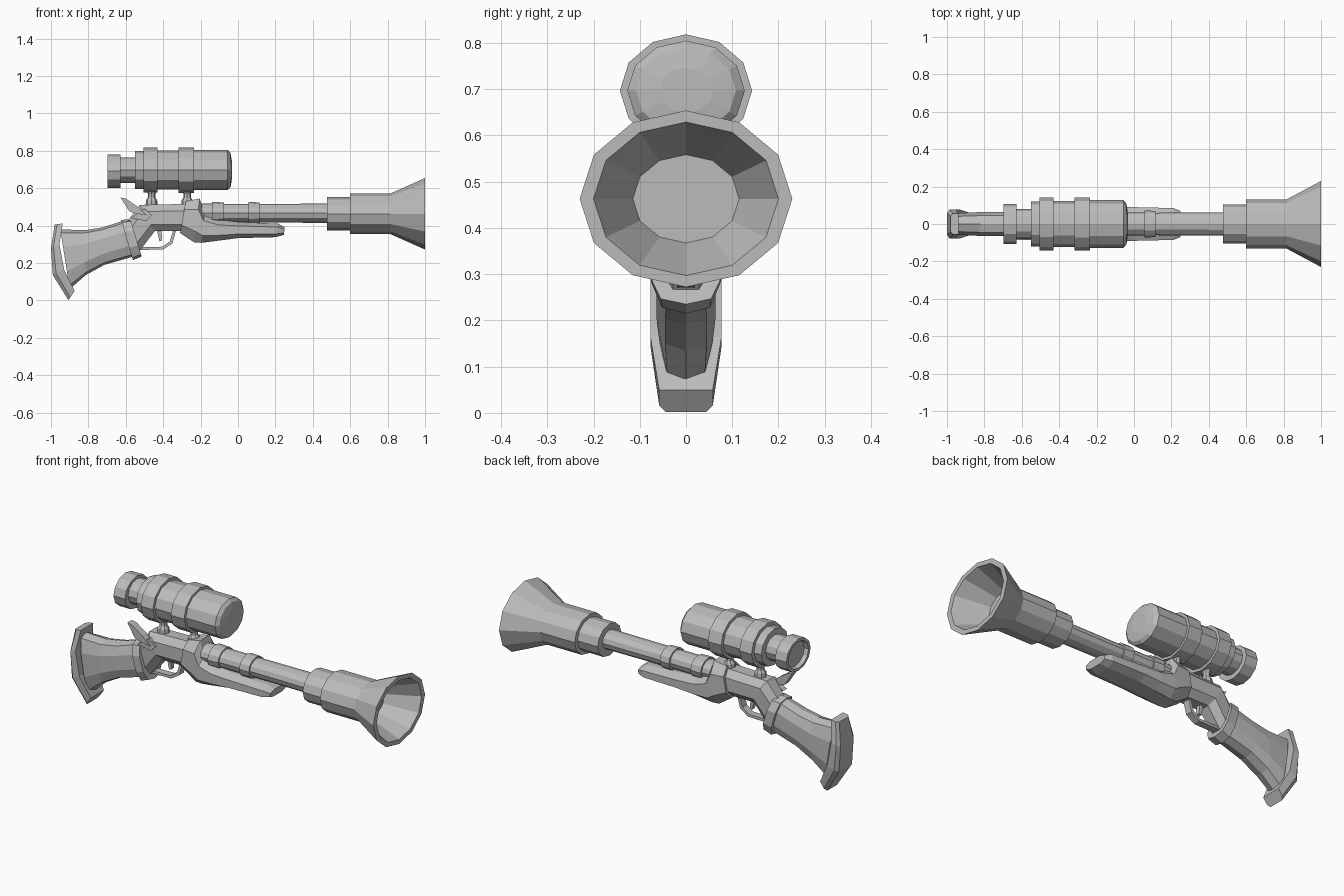
import bpy, bmesh, math

if "Cube" in bpy.data.objects:
    bpy.data.objects.remove(bpy.data.objects["Cube"])

grey = bpy.data.materials.new("plain grey")
grey.use_nodes = True
grey.diffuse_color = (0.5, 0.5, 0.5, 1)
grey.node_tree.nodes["Principled BSDF"].inputs["Base Color"].default_value = (0.5, 0.5, 0.5, 1)


def skin(name, rings, sharp_ends=True):
    """Join rings of equal point count into a closed, flat shaded solid."""
    bm = bmesh.new()
    loops = [[bm.verts.new(p) for p in ring] for ring in rings]
    n = len(loops[0])
    for a, b in zip(loops, loops[1:]):
        for i in range(n):
            j = (i + 1) % n
            bm.faces.new((a[i], a[j], b[j], b[i]))
    bm.faces.new(loops[0])
    bm.faces.new(loops[-1][::-1])
    bmesh.ops.recalc_face_normals(bm, faces=bm.faces)
    mesh = bpy.data.meshes.new(name)
    bm.to_mesh(mesh)
    bm.free()
    mesh.materials.append(grey)
    obj = bpy.data.objects.new(name, mesh)
    bpy.context.collection.objects.link(obj)
    return obj


def tube(name, z, profile, squash, sides=12):
    """Turn an (x, radius) profile about a lengthwise axis, slightly flattened."""
    turn = [2 * math.pi * i / sides for i in range(sides)]
    return skin(name, [[(x, r * math.sin(a), z + r * squash * math.cos(a)) for a in turn]
                       for x, r in profile])


OCTAGON = [(0, .5), (.25, 1), (.75, 1), (1, .5)]
PEAKED = [(0, 0), (.06, .7), (.3, 1), (.7, 1), (.94, .7), (1, 0)]
PLATE = [(0, .75), (.3, 1), (1, 1)]


def loft(name, sections, shape):
    """Each section runs from (x, z) to (x, z) with a half width."""
    outline = [(t, w) for t, w in shape] + [(t, -w) for t, w in reversed(shape) if w]
    return skin(name, [[(x0 + (x1 - x0) * t, w * half, z0 + (z1 - z0) * t)
                        for t, w in outline] for x0, z0, x1, z1, half in sections])


def slab(name, outline, y0, y1):
    return skin(name, [[(x, y, z) for x, z in outline] for y in (y0, y1)])


def post(name, x, profile, sides=8):
    turn = [2 * math.pi * i / sides for i in range(sides)]
    return skin(name, [[(x + r * math.cos(a), r * math.sin(a), z) for a in turn]
                       for z, r in profile])


# Barrel, bands and flared hollow muzzle
AXIS = .463
tube("barrel", AXIS + .003, [(-.24, .062), (.1, .06), (.5, .062)], .83)
for name, x0, x1 in (("rear_band", -.14, -.075), ("front_band", .057, .115)):
    tube(name, AXIS + .003, [(x0, .072), (x1, .07)], .83)
tube("barrel_sleeve", AXIS, [(.475, .105), (.61, .105)], .85)
tube("muzzle", AXIS, [(.6, .131), (.815, .131), (1, .23), (1, .2), (.83, .115)], .83)

# Scope body with raised rings, hollow eyepiece and domed lens
SCOPE = .697
tube("scope", SCOPE, [(-.64, .08), (-.55, .08), (-.55, .119), (-.505, .119), (-.505, .141),
                      (-.43, .141), (-.43, .123), (-.318, .123), (-.318, .143),
                      (-.235, .143), (-.235, .127), (-.055, .127), (-.04, .108),
                      (-.033, .058)], .85)
tube("eyepiece", SCOPE - .006, [(-.675, .085), (-.698, .09), (-.698, .108), (-.627, .108)], .83)
for i, x in enumerate((-.462, -.272)):
    post(f"scope_mount_{i + 1}", x, [(.49, .034), (.535, .03), (.55, .02), (.57, .02), (.6, .036)])

# Stock, collar and butt plate
loft("stock", [(-.95, .38, -.9, .06, .058), (-.82, .375, -.815, .135, .064),
               (-.725, .39, -.715, .19, .064), (-.6, .43, -.54, .24, .058)], PEAKED)
loft("collar", [(-.625, .43, -.562, .215, .074), (-.575, .435, -.515, .235, .078)], PEAKED)
loft("butt_plate", [(-.98, .405, -.937, .412, .055), (-1, .28, -.955, .3, .077),
                    (-.99, .135, -.93, .165, .077), (-.907, .002, -.873, .05, .058)], PLATE)

# Receiver and fore stock
loft("receiver", [(-.595, .42, -.53, .26, .055), (-.525, .51, -.445, .37, .065),
                  (-.2, .518, -.2, .37, .065)], OCTAGON)
loft("fore_stock", [(-.28, .53, -.31, .36, .078), (-.205, .545, -.235, .31, .085),
                    (-.18, .465, -.195, .308, .088), (-.11, .432, -.1, .32, .09),
                    (0, .42, 0, .333, .09), (.215, .41, .2, .338, .085),
                    (.25, .392, .245, .35, .07)], OCTAGON)

# Trigger and its guard
guard = [(-.53, .27), (-.4, .272), (-.35, .305), (-.33, .38)]
inner = [(-.345, .38), (-.365, .315), (-.405, .287), (-.53, .285)]
slab("trigger_guard", guard + inner, -.02, .02)
slab("trigger", [(-.435, .385), (-.41, .385), (-.405, .32), (-.42, .315)], -.012, .012)

# Hammer on the near side
slab("hammer", [(-.628, .55), (-.6, .545), (-.535, .5), (-.49, .455), (-.55, .465), (-.58, .475)],
     -.085, -.045)
slab("hammer_foot", [(-.575, .44), (-.5, .49), (-.46, .455), (-.49, .425)], -.075, -.04)
